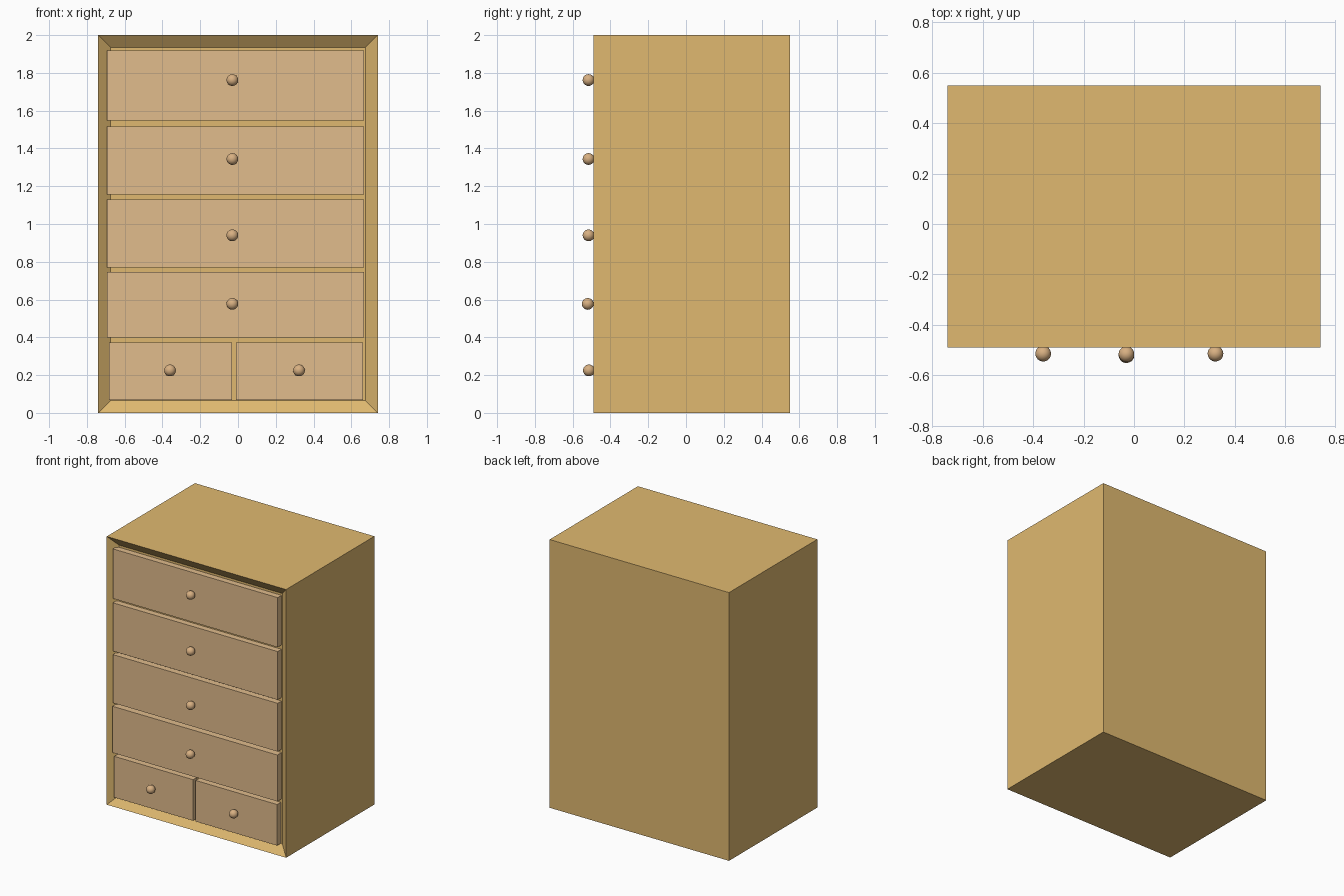
import bpy
import bmesh
from mathutils import Vector

cube = bpy.data.objects.get("Cube")
if cube:
    bpy.data.objects.remove(cube, do_unlink=True)


def make_material(name, srgb):
    color = [(c / 255 / 12.92) if c < 11 else ((c / 255 + 0.055) / 1.055) ** 2.4 for c in srgb] + [1.0]
    mat = bpy.data.materials.new(name)
    mat.use_nodes = True
    mat.diffuse_color = color
    mat.node_tree.nodes["Principled BSDF"].inputs["Base Color"].default_value = color
    return mat


def add_object(name, bm, mat):
    mesh = bpy.data.meshes.new(name)
    bm.normal_update()
    bm.to_mesh(mesh)
    bm.free()
    mesh.materials.append(mat)
    obj = bpy.data.objects.new(name, mesh)
    bpy.context.collection.objects.link(obj)
    return obj


def box(low, high):
    low, high = Vector(low), Vector(high)
    bm = bmesh.new()
    bmesh.ops.create_cube(bm, size=1)
    bmesh.ops.scale(bm, vec=high - low, verts=bm.verts)
    bmesh.ops.translate(bm, vec=(low + high) / 2, verts=bm.verts)
    bm.normal_update()
    return bm


wood = make_material("golden wood", (224, 185, 112))
panel_wood = make_material("pale drawer wood", (225, 188, 140))
knob_wood = make_material("knob wood", (216, 176, 130))

# Cabinet body with a sloping frame around a shallow recessed front
FRONT, BACK, RECESS = -0.49, 0.55, 0.05
body = box((-0.74, FRONT, 0), (0.74, BACK, 2))
front = min(body.faces, key=lambda f: f.calc_center_median().y)
bmesh.ops.inset_region(body, faces=[front], thickness=0.066, use_even_offset=True)
bmesh.ops.translate(body, vec=(0, RECESS, 0), verts=front.verts)
add_object("cabinet_body", body, wood)


def drawer(name, x0, x1, z0, z1, knob_x, knob_z, y=-0.483):
    # Drawer front
    add_object(name + "_front", box((x0, y, z0), (x1, FRONT + RECESS + 0.02, z1)), panel_wood)
    # Round knob
    bm = bmesh.new()
    bmesh.ops.create_uvsphere(bm, u_segments=32, v_segments=16, radius=0.031)
    bmesh.ops.translate(bm, vec=(knob_x, y - 0.033 + 0.002, knob_z), verts=bm.verts)
    for f in bm.faces:
        f.smooth = True
    add_object(name + "_knob", bm, knob_wood)


# Four wide drawers, from the top down: bottom, top, knob height, front
rows = [(1.548, 1.918, 1.762, -0.485), (1.156, 1.516, 1.344, -0.485),
        (0.77, 1.13, 0.94, -0.485), (0.40, 0.746, 0.577, -0.489)]
for i, (z0, z1, kz, y) in enumerate(rows, 1):
    drawer(f"wide_drawer_{i}", -0.693, 0.667, z0, z1, -0.03, kz, y)

# Two small drawers side by side at the bottom
drawer("small_drawer_right", -0.683, -0.032, 0.067, 0.373, -0.36, 0.225)
drawer("small_drawer_left", -0.011, 0.661, 0.067, 0.373, 0.323, 0.225)
